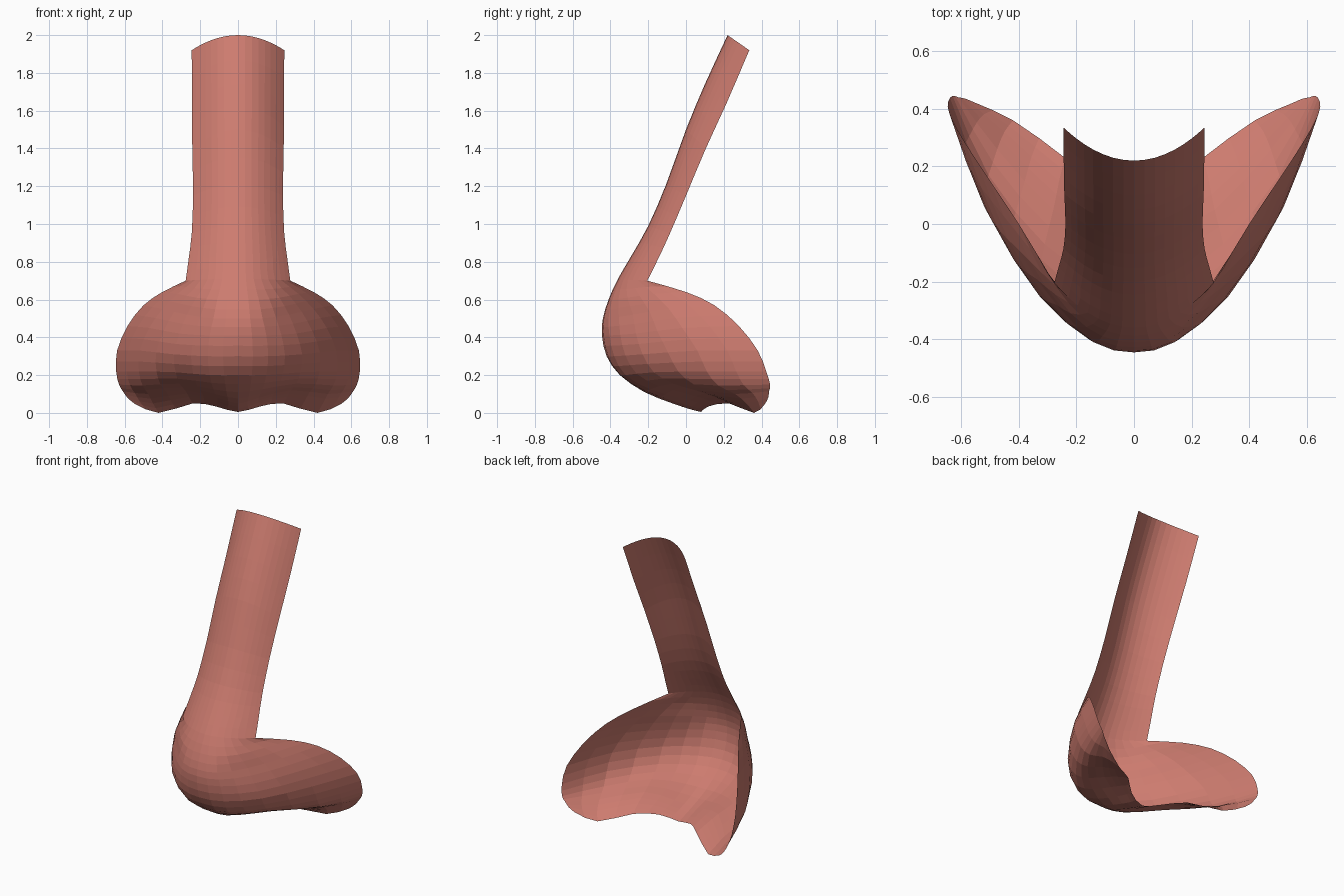
import bpy, bmesh
from mathutils import Vector

if "Cube" in bpy.data.objects:
    bpy.data.objects.remove(bpy.data.objects["Cube"])

# Bridge stations: centre y, centre z, edge x, edge y, edge z
BRIDGE = [(.22, 2.0, .245, .335, 1.92), (.10, 1.74, .244, .215, 1.64),
          (0, 1.5, .242, .105, 1.4), (-.105, 1.21, .238, 0, 1.15),
          (-.20, .99, .245, -.085, .95), (-.29, .83, .262, -.15, .81),
          (-.36, .71, .277, -.205, .70)]
CORNER = len(BRIDGE) - 1

# Tip and wing rows, from the centre line out to the open edge
TIP = [
    [(0, -.41, .6), (.11, -.39, .6), (.22, -.31, .61), (.32, -.17, .63), (.40, 0, .64)],
    [(0, -.44, .5), (.13, -.41, .5), (.27, -.28, .52), (.40, -.09, .55), (.50, .15, .57)],
    [(0, -.445, .41), (.15, -.405, .41), (.31, -.265, .42), (.47, -.02, .45), (.585, .28, .46)],
    [(0, -.42, .3), (.16, -.38, .3), (.34, -.23, .31), (.52, .06, .33), (.64, .38, .33)],
    [(0, -.35, .2), (.15, -.32, .2), (.33, -.17, .215), (.525, .11, .22), (.645, .425, .22)],
    [(0, -.22, .11), (.13, -.19, .125), (.31, -.07, .155), (.505, .17, .145), (.63, .445, .15)],
    [(0, -.07, .05), (.11, -.03, .08), (.28, .05, .12), (.475, .26, .10), (.61, .44, .115)],
    [(0, .02, .02), (.11, .06, .055), (.26, .15, .085), (.45, .32, .05), (.585, .435, .08)],
    [(0, .08, .005), (.12, .12, .035), (.24, .23, .05), (.42, .36, 0), (.55, .42, .05)],
]


def bridge_row(yc, zc, xe, ye, ze):
    us = (0, .3, .58, .82, 1)
    return [(xe * u, yc + (ye - yc) * u * u, zc + (ze - zc) * u * u) for u in us]


def refine(pts):
    """Insert a smooth midpoint between neighbouring points."""
    p = [2 * pts[0] - pts[1]] + pts + [2 * pts[-1] - pts[-2]]
    out = []
    for i in range(1, len(p) - 2):
        out += [p[i], (9 * (p[i] + p[i + 1]) - p[i - 1] - p[i + 2]) / 16]
    return out + [p[-2]]


# Mirror every half row, then smooth along and across
rows = []
for half in [bridge_row(*b) for b in BRIDGE] + TIP:
    left = [Vector((-x, y, z)) for x, y, z in reversed(half[1:])]
    rows.append(refine(left + [Vector(p) for p in half]))
columns = []
raw = list(zip(*rows))
for i, c in enumerate(raw):
    c = list(c)
    if min(i, len(raw) - 1 - i) < 3:  # keep the notch above each wing sharp
        columns.append(refine(c[:CORNER + 1])[:-1] + refine(c[CORNER:]))
    else:
        columns.append(refine(c))
for c in columns:
    for p in c:
        p.z = max(p.z, 0)

# Open nose shell
bm = bmesh.new()
grid = [[bm.verts.new(p) for p in c] for c in columns]
for a, b in zip(grid, grid[1:]):
    for i in range(len(a) - 1):
        bm.faces.new((a[i], a[i + 1], b[i + 1], b[i]))
bmesh.ops.recalc_face_normals(bm, faces=bm.faces)
mesh = bpy.data.meshes.new("nose_shell")
bm.to_mesh(mesh)
bm.free()
skin = bpy.data.materials.new("skin pink")
skin.diffuse_color = (.61, .20, .16, 1)
skin.use_nodes = True
skin.node_tree.nodes["Principled BSDF"].inputs["Base Color"].default_value = skin.diffuse_color
mesh.materials.append(skin)
nose = bpy.data.objects.new("nose_shell", mesh)
bpy.context.collection.objects.link(nose)
